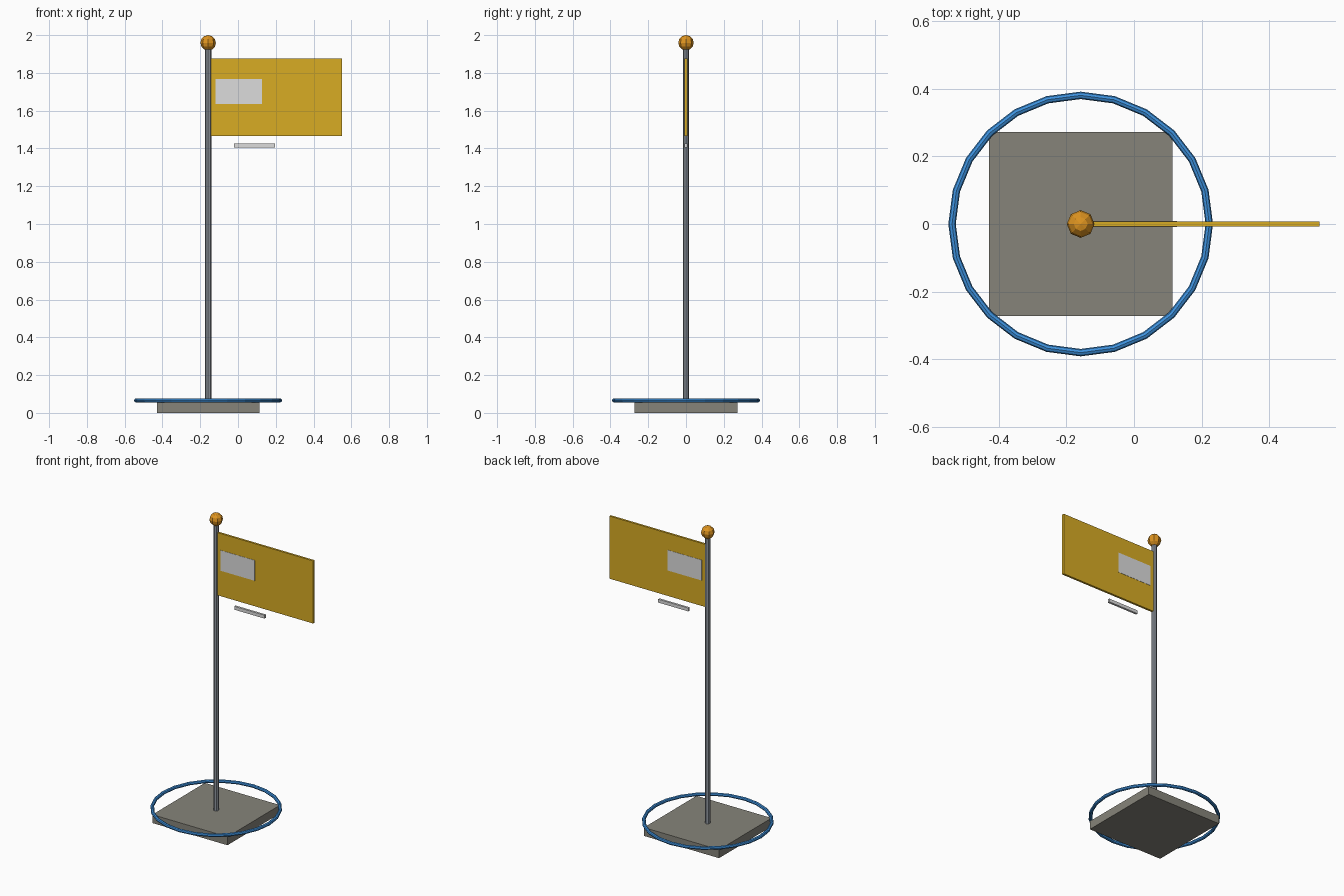
import bpy
import math

cube = bpy.data.objects.get("Cube")
if cube:
    bpy.data.objects.remove(cube, do_unlink=True)

POLE_X = -0.158


def linear(c):
    return c / 12.92 if c <= 0.04045 else ((c + 0.055) / 1.055) ** 2.4


def material(name, r, g, b):
    colour = [linear(v / 255) for v in (r, g, b)] + [1.0]
    mat = bpy.data.materials.new(name)
    mat.use_nodes = True
    mat.diffuse_color = colour
    mat.node_tree.nodes["Principled BSDF"].inputs["Base Color"].default_value = colour
    return mat


stone = material("stone grey", 134, 132, 122)
steel = material("steel grey", 143, 150, 158)
brass = material("brass orange", 222, 148, 32)
yellow = material("flag yellow", 216, 172, 36)
white = material("pale grey", 220, 220, 220)
blue = material("ring blue", 62, 146, 222)


def finish(name, mat):
    obj = bpy.context.object
    obj.name = name
    obj.data.materials.append(mat)
    return obj


def box(name, mat, x, y, z):
    """Box spanning the given (low, high) ranges."""
    spans = (x, y, z)
    bpy.ops.mesh.primitive_cube_add(size=1, location=[(a + b) / 2 for a, b in spans])
    obj = finish(name, mat)
    obj.scale = [b - a for a, b in spans]
    bpy.ops.object.transform_apply(location=False, rotation=False, scale=True)
    return obj


# Square base slab
half = 0.272
box("base", stone, (POLE_X - half, POLE_X + half), (-half, half), (0, 0.055))

# Ring resting around the base
bpy.ops.mesh.primitive_torus_add(major_segments=24, minor_segments=8, major_radius=0.381,
                                 minor_radius=0.011, location=(POLE_X, 0, 0.066))
finish("base_ring", blue)

# Pole and ball on top
bottom, top = 0.05, 1.94
bpy.ops.mesh.primitive_cylinder_add(vertices=8, radius=0.0168, depth=top - bottom,
                                    location=(POLE_X, 0, (top + bottom) / 2))
finish("pole", steel)
bpy.ops.mesh.primitive_uv_sphere_add(segments=8, ring_count=6, radius=0.041,
                                     location=(POLE_X, 0, 1.959))
finish("pole_ball", brass)

# Flag with a panel showing on both faces
box("flag", yellow, (-0.15, 0.55), (-0.007, 0.007), (1.467, 1.877))
box("flag_panel", white, (-0.12, 0.127), (-0.0085, 0.0085), (1.634, 1.768))

# Small bar hanging below the flag
box("lower_bar", white, (-0.022, 0.197), (-0.007, 0.007), (1.405, 1.427))
